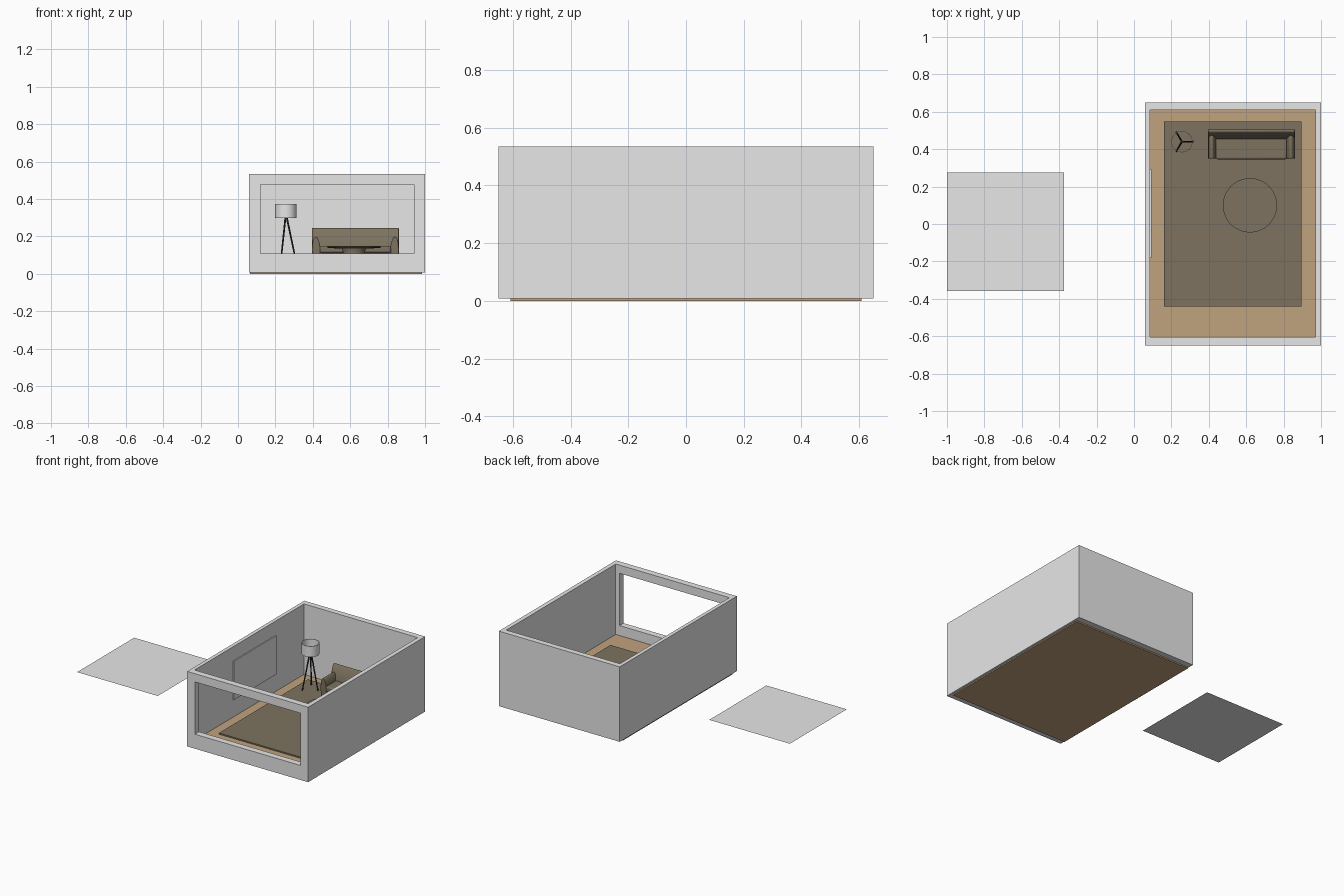
import bpy, bmesh, math
from mathutils import Vector

if "Cube" in bpy.data.objects:
    bpy.data.objects.remove(bpy.data.objects["Cube"])


def material(name, rgb):
    m = bpy.data.materials.new(name)
    m.diffuse_color = (*rgb, 1)
    m.use_nodes = True
    m.node_tree.nodes["Principled BSDF"].inputs["Base Color"].default_value = m.diffuse_color
    return m


WHITE = material("off_white", (0.8, 0.8, 0.8))
WOOD = material("warm_wood", (0.53, 0.36, 0.21))
OLIVE = material("olive_brown", (0.205, 0.17, 0.115))
DARK = material("dark_metal", (0.035, 0.032, 0.028))


def finish(name, bm, mat, smooth=False, bevel=0):
    bmesh.ops.recalc_face_normals(bm, faces=bm.faces)
    me = bpy.data.meshes.new(name)
    bm.to_mesh(me)
    bm.free()
    me.materials.append(mat)
    ob = bpy.data.objects.new(name, me)
    bpy.context.collection.objects.link(ob)
    if bevel:
        b = ob.modifiers.new("soft_edges", "BEVEL")
        b.width, b.segments = bevel, 3
        b.limit_method = "ANGLE"
    if smooth:
        bpy.ops.object.select_all(action="DESELECT")
        ob.select_set(True)
        bpy.context.view_layer.objects.active = ob
        bpy.ops.object.shade_smooth_by_angle(angle=math.radians(40))
    return ob


def box(name, lo, hi, mat, **kw):
    bm = bmesh.new()
    bmesh.ops.create_cube(bm, size=1)
    for v in bm.verts:
        v.co = Vector([lo[i] + (v.co[i] + 0.5) * (hi[i] - lo[i]) for i in range(3)])
    return finish(name, bm, mat, **kw)


def prism(name, points, direction, mat, **kw):
    """Extrude a closed outline of 3D points along a direction."""
    bm = bmesh.new()
    face = bm.faces.new([bm.verts.new(p) for p in points])
    ext = bmesh.ops.extrude_face_region(bm, geom=[face])["geom"]
    bmesh.ops.translate(bm, vec=direction,
                        verts=[e for e in ext if isinstance(e, bmesh.types.BMVert)])
    return finish(name, bm, mat, **kw)


def lathe(name, profile, centre, mat, closed=False, steps=48):
    """Spin an (r, z) profile around a vertical axis."""
    bm = bmesh.new()
    vs = [bm.verts.new((centre[0] + r, centre[1], z)) for r, z in profile]
    pairs = list(zip(vs, vs[1:])) + ([(vs[-1], vs[0])] if closed else [])
    edges = [bm.edges.new(p) for p in pairs]
    bmesh.ops.spin(bm, geom=vs + edges, cent=(*centre, 0), axis=(0, 0, 1),
                   angle=math.tau, steps=steps)
    bmesh.ops.remove_doubles(bm, verts=bm.verts, dist=1e-5)
    return finish(name, bm, mat, smooth=True)


def rod(name, a, b, r1, r2, mat):
    a, b = Vector(a), Vector(b)
    bm = bmesh.new()
    bmesh.ops.create_cone(bm, cap_ends=True, segments=12, radius1=r1, radius2=r2,
                          depth=(b - a).length)
    bm.transform((b - a).to_track_quat("Z", "Y").to_matrix().to_4x4())
    bmesh.ops.translate(bm, vec=(a + b) / 2, verts=bm.verts)
    return finish(name, bm, mat, smooth=True)


# Room shell, open on top
Z0, Z1 = 0.008, 0.535
box("left_wall", (0.06, -0.605, Z0), (0.086, 0.65, Z1), WHITE)
box("right_wall", (0.97, -0.605, Z0), (1.0, 0.65, Z1), WHITE)
box("back_wall", (0.086, 0.61, Z0), (0.97, 0.65, Z1), WHITE)

# Front wall with a large window opening
bm = bmesh.new()
rects = [(0.06, 1.0, Z0, Z1), (0.12, 0.94, 0.11, 0.477)]
loops = []
for y in (-0.65, -0.605):
    for x0, x1, z0, z1 in rects:
        loops.append([bm.verts.new((x, y, z))
                      for x, z in ((x0, z0), (x1, z0), (x1, z1), (x0, z1))])
for a, b in ((0, 1), (1, 3), (3, 2), (2, 0)):
    for i in range(4):
        j = (i + 1) % 4
        bm.faces.new((loops[a][i], loops[a][j], loops[b][j], loops[b][i]))
finish("front_wall", bm, WHITE)

# Floor, rug, wall panel and the separate flat sheet
box("floor", (0.065, -0.608, 0), (0.985, 0.609, 0.04), WOOD)
box("rug", (0.16, -0.44, 0.04), (0.895, 0.547, 0.049), OLIVE)
box("wall_panel", (0.086, -0.18, 0.163), (0.093, 0.292, 0.435), WHITE)
bm = bmesh.new()
bm.faces.new([bm.verts.new((x, y, 0.135)) for x, y in
              ((-1, -0.358), (-0.373, -0.358), (-0.373, 0.275), (-1, 0.275))])
finish("flat_sheet", bm, WHITE)

# Sofa: seat base, reclined back, two curved arms
SX0, SX1, FLOOR = 0.395, 0.86, 0.049
SC = (SX0 + SX1) / 2
box("sofa_base", (0.43, 0.352, 0.062), (0.825, 0.48, 0.115), OLIVE, smooth=True, bevel=0.006)
box("seat_cushion", (0.437, 0.346, 0.112), (0.818, 0.47, 0.15), OLIVE, smooth=True, bevel=0.01)
back = [(0.455, 0.065), (0.455, 0.15), (0.487, 0.238), (0.493, 0.245),
        (0.503, 0.245), (0.506, 0.238), (0.495, 0.065)]
prism("sofa_back", [(SX0, y, z) for y, z in back], (SX1 - SX0, 0, 0), OLIVE,
      smooth=True, bevel=0.004)
arm = [(0.228, 0.062), (0.233, 0.13), (0.229, 0.175), (0.222, 0.193), (0.212, 0.2),
       (0.203, 0.195), (0.194, 0.175), (0.188, 0.15), (0.187, 0.062)]
for side, s in (("left", -1), ("right", 1)):
    prism(f"{side}_sofa_arm", [(SC + s * x, 0.35, z) for x, z in arm], (0, 0.14, 0),
          OLIVE, smooth=True, bevel=0.004)
    for y in (0.365, 0.475):
        x = SC + s * 0.205
        rod(f"{side}_sofa_foot", (x, y, FLOOR), (x, y, 0.064), 0.007, 0.009, DARK)

# Round pedestal table
lathe("coffee_table", [(0, FLOOR), (0.085, FLOOR), (0.085, 0.055), (0.062, 0.075),
                       (0.057, 0.11), (0.064, 0.135), (0.135, 0.138), (0.145, 0.142),
                       (0.145, 0.146), (0, 0.146)], (0.62, 0.1), OLIVE, steps=64)

# Tripod floor lamp with an open drum shade
LX, LY = 0.256, 0.44
lathe("lamp_shade", [(0.054, 0.298), (0.057, 0.298), (0.057, 0.374), (0.054, 0.374)],
      (LX, LY), WHITE, closed=True)
for k in range(3):
    a = k * math.tau / 3
    c, s = math.cos(a), math.sin(a)
    rod("lamp_leg", (LX + 0.058 * c, LY + 0.058 * s, FLOOR),
        (LX + 0.003 * c, LY + 0.003 * s, 0.31), 0.004, 0.005, DARK)
    rod("shade_spoke", (LX, LY, 0.31), (LX + 0.055 * c, LY + 0.055 * s, 0.31),
        0.0015, 0.0015, DARK)
